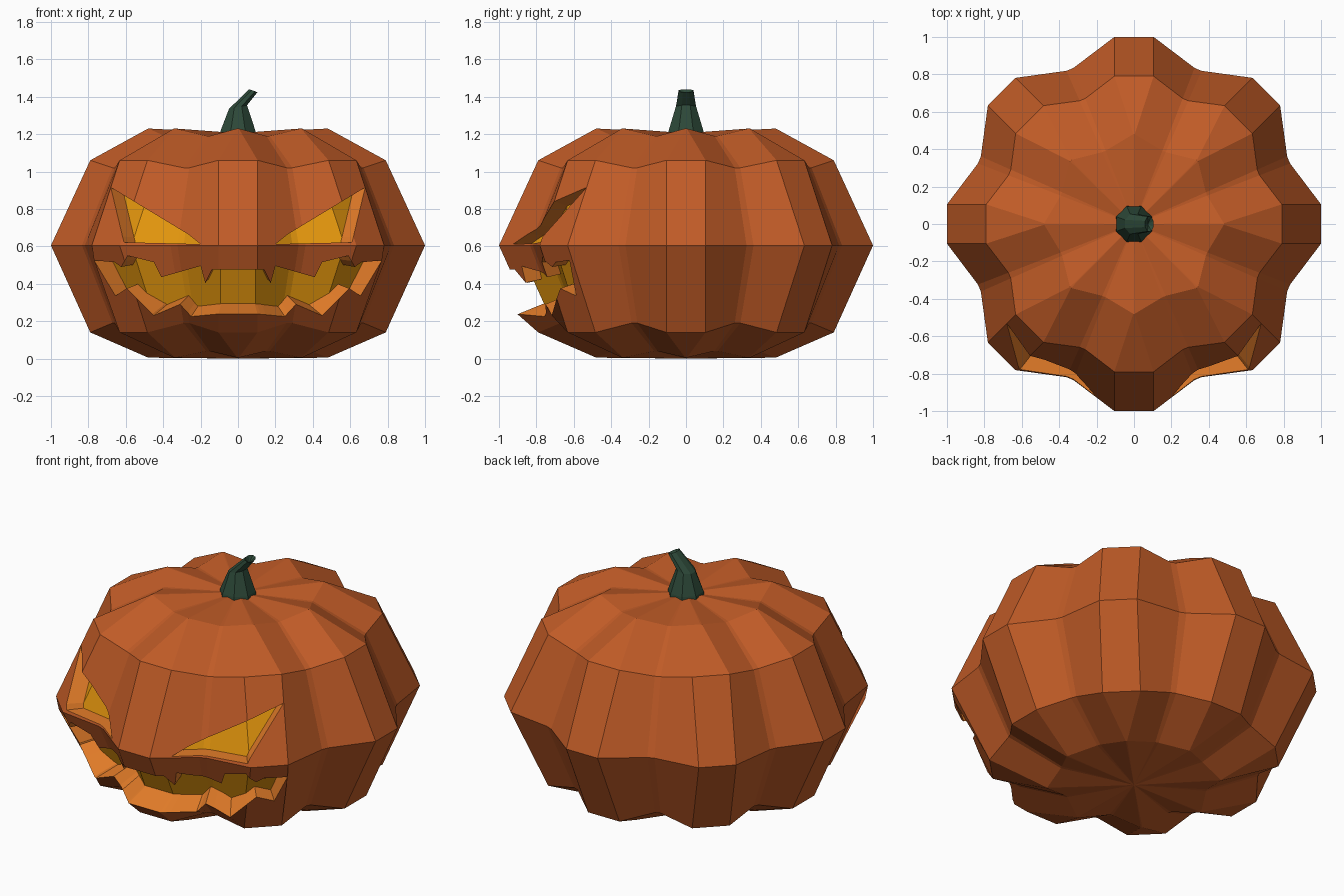
import bpy, bmesh, math
from mathutils import Vector

if "Cube" in bpy.data.objects:
    bpy.data.objects.remove(bpy.data.objects["Cube"])

CENTRE = Vector((0, 0, 0.605))


def material(name, rgb):
    m = bpy.data.materials.new(name)
    m.diffuse_color = (*rgb, 1)
    m.use_nodes = True
    m.node_tree.nodes["Principled BSDF"].inputs["Base Color"].default_value = m.diffuse_color
    return m


skin = material("pumpkin_orange", (0.53, 0.105, 0.02))
flesh = material("cut_flesh_orange", (0.78, 0.205, 0.022))
glow = material("inner_glow_yellow", (0.76, 0.30, 0.004))
green = material("stem_green", (0.026, 0.066, 0.04))


def make_object(name, bm, mats):
    me = bpy.data.meshes.new(name)
    bm.to_mesh(me)
    bm.free()
    for m in mats:
        me.materials.append(m)
    ob = bpy.data.objects.new(name, me)
    bpy.context.collection.objects.link(ob)
    return ob


def loft(bm, rings):
    """Join closed rings of vertices with quads."""
    for a, b in zip(rings, rings[1:]):
        n = len(a)
        for i in range(n):
            j = (i + 1) % n
            bm.faces.new((a[i], a[j], b[j], b[i]))


# Lobed body: ridge radius, ridge half width, ridge z, valley radius, valley z
PROFILE = [(0.48, 0.004, 0.005, 0.42, 0.04),
           (0.79, 0.105, 0.14, 0.72, 0.19),
           (1.00, 0.105, 0.605, 0.895, 0.605),
           (0.79, 0.105, 1.06, 0.72, 1.02),
           (0.48, 0.004, 1.23, 0.42, 1.19)]


def pumpkin(scale):
    bm = bmesh.new()
    rings = []
    for r, w, z, vr, vz in PROFILE:
        ring = []
        for k in range(8):
            a = k * math.pi / 4
            h = math.atan2(w, r)
            for ang, rad, zz in ((-h, math.hypot(r, w), z), (h, math.hypot(r, w), z),
                                 (math.radians(21.2), vr, vz), (math.radians(23.8), vr, vz)):
                p = Vector((rad * math.cos(a + ang), rad * math.sin(a + ang), zz))
                ring.append(bm.verts.new(CENTRE + (p - CENTRE) * scale))
        rings.append(ring)
    loft(bm, rings)
    for ring, z in ((rings[0], 0.0), (rings[-1], 1.205)):
        tip = bm.verts.new(CENTRE + (Vector((0, 0, z)) - CENTRE) * scale)
        for i in range(len(ring)):
            bm.faces.new((ring[i], ring[(i + 1) % len(ring)], tip))
    bmesh.ops.recalc_face_normals(bm, faces=bm.faces)
    return bm


body = make_object("pumpkin_shell", pumpkin(1.0), [skin, flesh])
make_object("glowing_core", pumpkin(0.9), [glow])

# Face cutter: two eyes and a toothed mouth as front-to-back prisms
EYE = [(0.68, 0.915), (0.267, 0.665), (0.20, 0.612), (0.61, 0.622)]
UPPER = [(0.14, 0.475), (0.175, 0.405), (0.20, 0.495), (0.41, 0.435),
         (0.45, 0.515), (0.59, 0.55), (0.625, 0.49), (0.66, 0.515), (0.74, 0.525)]
LOWER = [(0.655, 0.335), (0.595, 0.375), (0.45, 0.23), (0.31, 0.29),
         (0.25, 0.225), (0.12, 0.237)]
half = UPPER + LOWER
outlines = [EYE, [(-x, z) for x, z in EYE],
            half + [(-x, z) for x, z in reversed(half)]]
bm = bmesh.new()
for pts in outlines:
    front = [bm.verts.new((x, -1.5, z)) for x, z in pts]
    back = [bm.verts.new((x, -0.35, z)) for x, z in pts]
    loft(bm, [front, back])
    bm.faces.new(front)
    bm.faces.new(back)
for f in bm.faces:
    f.material_index = 1
bmesh.ops.recalc_face_normals(bm, faces=bm.faces)
cutter = make_object("face_cutter", bm, [skin, flesh])
mod = body.modifiers.new("carve", "BOOLEAN")
mod.operation = "DIFFERENCE"
mod.solver = "EXACT"
mod.object = cutter
deps = bpy.context.evaluated_depsgraph_get()
carved = bpy.data.meshes.new_from_object(body.evaluated_get(deps))
body.modifiers.clear()
bpy.data.objects.remove(cutter)

# Replace the straight cut walls with walls that run towards the centre
bm = bmesh.new()
bm.from_mesh(carved)
bmesh.ops.delete(bm, geom=[f for f in bm.faces if f.material_index == 1], context="FACES")
rim = [e for e in bm.edges if e.is_boundary]
for v in {v for e in rim for v in e.verts}:
    if v.co.z < 0.31:          # lower lip juts forward
        v.co.y *= 1.08
    if abs(v.co.x) > 0.7:      # mouth corners
        v.co.x *= 1.04
res = bmesh.ops.extrude_edge_only(bm, edges=rim)["geom"]
for g in res:
    if isinstance(g, bmesh.types.BMVert):
        g.co = CENTRE + (g.co - CENTRE) * (0.82 if g.co.z < 0.31 else 0.87)
    elif isinstance(g, bmesh.types.BMFace):
        g.material_index = 1
bmesh.ops.recalc_face_normals(bm, faces=bm.faces)
bm.to_mesh(body.data)
bm.free()

# Bent eight-sided stem: centre x, z, x radius, y radius, z slope along x
bm = bmesh.new()
rings = []
for cx, z, rx, ry, s in ((0, 1.19, 0.105, 0.105, 0), (0, 1.22, 0.1, 0.1, 0),
                         (0, 1.345, 0.052, 0.058, 0.2), (0.082, 1.432, 0.024, 0.043, -0.35)):
    rings.append([bm.verts.new((cx + rx * math.cos(a), ry * math.sin(a),
                                z + s * rx * math.cos(a)))
                  for a in (math.pi / 8 + k * math.pi / 4 for k in range(8))])
loft(bm, rings)
tip = bm.verts.new((0.075, 0, 1.405))   # sunken end
for i in range(8):
    bm.faces.new((rings[-1][i], rings[-1][(i + 1) % 8], tip))
bm.faces.new(rings[0])
bmesh.ops.recalc_face_normals(bm, faces=bm.faces)
make_object("stem", bm, [green])
